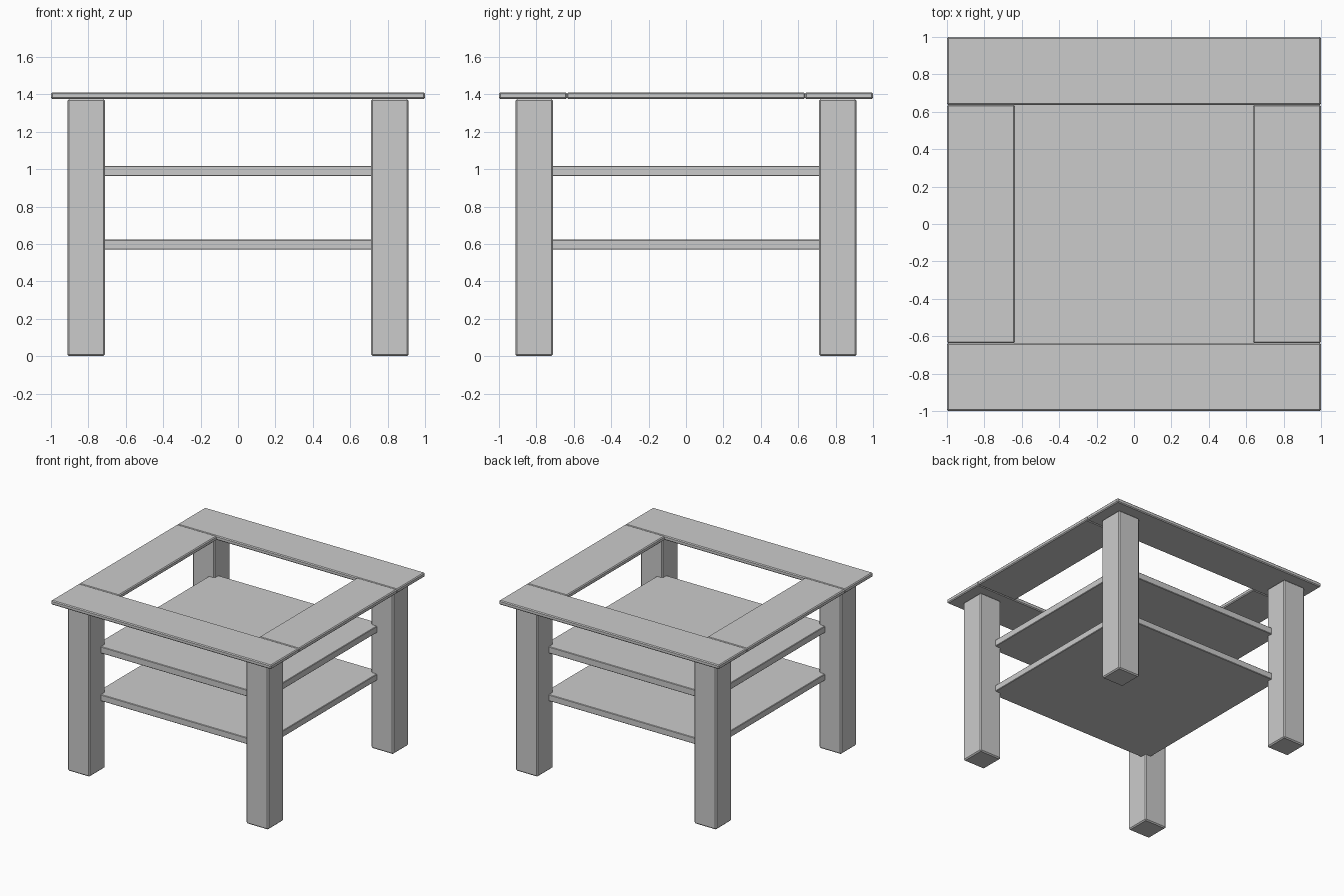
import bpy

if "Cube" in bpy.data.objects:
    bpy.data.objects.remove(bpy.data.objects["Cube"])


def board(name, lo, hi, bevel):
    """Axis-aligned board between two corners, with eased edges."""
    size = [b - a for a, b in zip(lo, hi)]
    centre = [(a + b) / 2 for a, b in zip(lo, hi)]
    bpy.ops.mesh.primitive_cube_add(size=1, location=centre)
    ob = bpy.context.object
    ob.name = name
    ob.scale = size
    bpy.ops.object.transform_apply(location=False, rotation=False, scale=True)
    mod = ob.modifiers.new("eased_edges", 'BEVEL')
    mod.width = bevel
    mod.segments = 1
    return ob


TOP_LO, TOP_HI = 1.375, 1.41   # tabletop thickness range
INNER = 0.637                  # half size of the tabletop opening
LEG_IN, LEG_OUT = 0.711, 0.912
SHELF = 0.765                  # shelf corners are let into the legs

# Square legs
for side, sx in (("left", -1), ("right", 1)):
    for end, sy in (("front", -1), ("back", 1)):
        xs = sorted((sx * LEG_IN, sx * LEG_OUT))
        ys = sorted((sy * LEG_IN, sy * LEG_OUT))
        board(f"{end}_{side}_leg", (xs[0], ys[0], 0), (xs[1], ys[1], TOP_LO), 0.009)

# Full-width front and back tabletop planks
for end, sy in (("front", -1), ("back", 1)):
    ys = sorted((sy * INNER, sy))
    board(f"{end}_top_plank", (-1, ys[0], TOP_LO), (1, ys[1], TOP_HI), 0.007)

# Side tabletop planks fitted between them
for side, sx in (("left", -1), ("right", 1)):
    xs = sorted((sx * INNER, sx))
    board(f"{side}_top_plank", (xs[0], -INNER, TOP_LO), (xs[1], INNER, TOP_HI), 0.007)

# Two shelves
for name, lo, hi in (("lower_shelf", 0.57, 0.623), ("upper_shelf", 0.962, 1.017)):
    board(name, (-SHELF, -SHELF, lo), (SHELF, SHELF, hi), 0.004)
